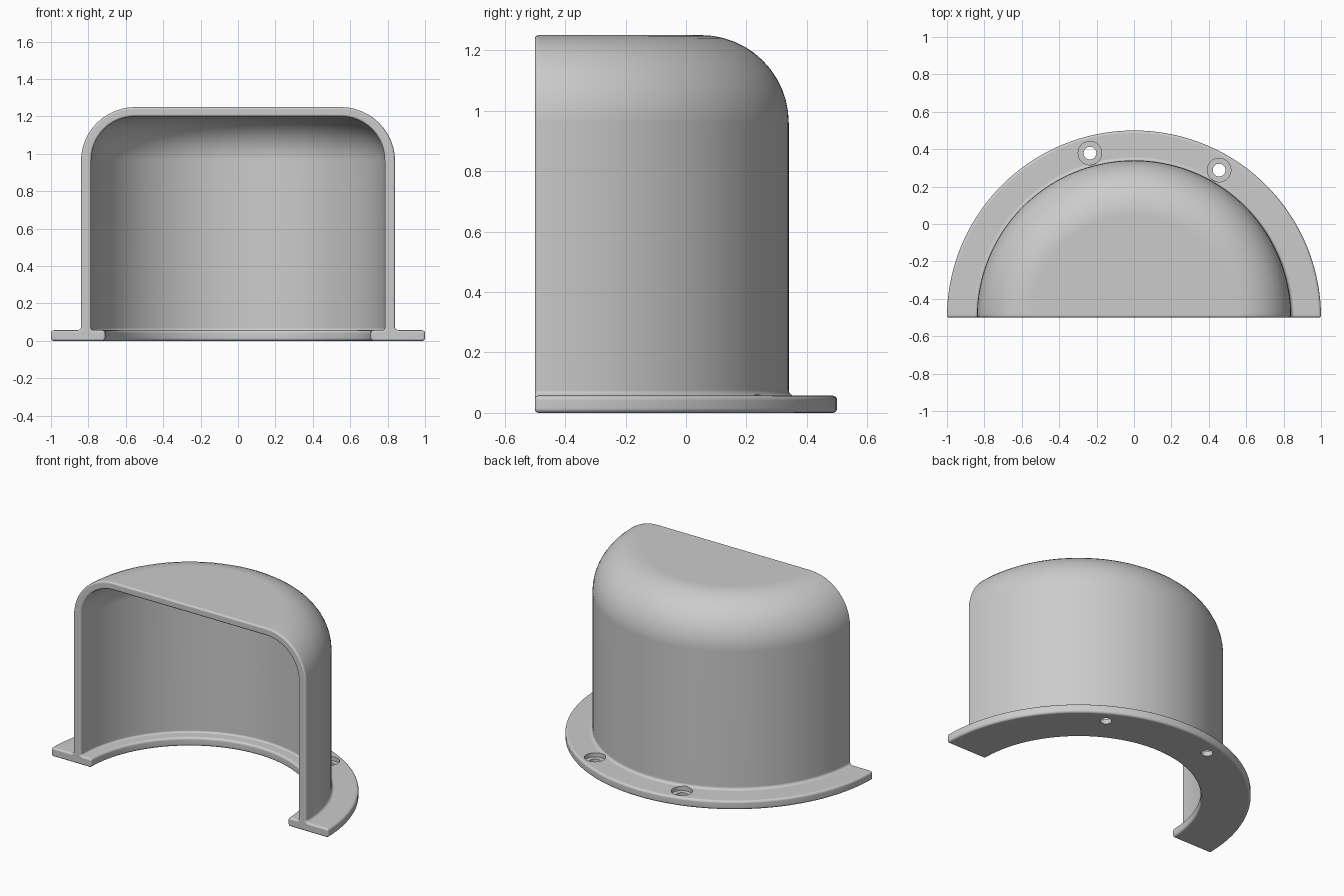
import bpy, bmesh
from math import cos, sin, pi, radians
from mathutils import Vector

if "Cube" in bpy.data.objects:
    bpy.data.objects.remove(bpy.data.objects["Cube"], do_unlink=True)

FRONT = -0.5          # cut plane, which also holds the axis of revolution
STEPS = 72
FLANGE_TOP = 0.057

grey = bpy.data.materials.new("light grey")
grey.use_nodes = True
grey.diffuse_color = (0.6, 0.6, 0.6, 1)
grey.node_tree.nodes["Principled BSDF"].inputs["Base Color"].default_value = grey.diffuse_color


def fillet(before, corner, after, radius, segments):
    """Points of a quarter arc that rounds a right-angled corner."""
    u = (before - corner).normalized() * radius
    v = (after - corner).normalized() * radius
    centre = corner + u + v
    angles = [pi / 2 * i / segments for i in range(segments + 1)]
    return [centre - v * cos(a) - u * sin(a) for a in angles]


def rounded_profile(corners):
    pts = [Vector(c[:2]) for c in corners]
    out = []
    for i in range(1, len(pts) - 1):
        radius = corners[i][2]
        out += fillet(pts[i - 1], pts[i], pts[i + 1], radius, 12 if radius > 0.1 else 4)
    return out


# Hood cross-section: (radius, height, corner rounding), outside then inside
profile = rounded_profile([
    (0, 1.25), (0.84, 1.25, 0.29), (0.84, FLANGE_TOP, 0.018),
    (1.0, FLANGE_TOP, 0.015), (1.0, 0, 0.015),
    (0.71, 0, 0.015), (0.71, FLANGE_TOP, 0.015),
    (0.785, FLANGE_TOP, 0.012), (0.785, 1.2, 0.235), (0, 1.2)])

# Half-turn shell with flange
bm = bmesh.new()
rings = []
for i in range(STEPS + 1):
    a = pi * i / STEPS
    rings.append([bm.verts.new((p.x * cos(a), FRONT + p.x * sin(a), p.y)) for p in profile])
for a, b in zip(rings, rings[1:]):
    for j in range(len(profile) - 1):
        bm.faces.new((a[j], a[j + 1], b[j + 1], b[j]))
bm.faces.new([r[0] for r in rings])                  # flat crown
bm.faces.new([r[-1] for r in reversed(rings)])       # flat ceiling
rim = bm.faces.new(rings[0] + rings[-1][::-1])       # front cut face
bmesh.ops.recalc_face_normals(bm, faces=bm.faces)
bmesh.ops.bevel(bm, geom=list(rim.edges), offset=0.012, offset_type='OFFSET',
                segments=4, profile=0.5, affect='EDGES', clamp_overlap=False)
bmesh.ops.recalc_face_normals(bm, faces=bm.faces)
mesh = bpy.data.meshes.new("hood")
bm.to_mesh(mesh)
bm.free()
mesh.materials.append(grey)
hood = bpy.data.objects.new("hood", mesh)
bpy.context.collection.objects.link(hood)
bpy.context.view_layer.objects.active = hood
hood.select_set(True)


def cut_cylinder(x, y, radius, bottom, top):
    bpy.ops.mesh.primitive_cylinder_add(vertices=40, radius=radius, depth=top - bottom,
                                        location=(x, y, (top + bottom) / 2))
    cutter = bpy.context.object
    cutter.name = "hole_cutter"
    cutter.hide_render = True
    cutter.data.materials.append(grey)
    mod = hood.modifiers.new("hole", 'BOOLEAN')
    mod.operation = 'DIFFERENCE'
    mod.solver = 'EXACT'
    mod.object = cutter
    bpy.context.view_layer.objects.active = hood
    bpy.ops.object.modifier_apply(modifier=mod.name)
    bpy.data.objects.remove(cutter, do_unlink=True)


# Counterbored screw holes in the flange
for angle in (60, 105):
    x = 0.91 * cos(radians(angle))
    y = FRONT + 0.91 * sin(radians(angle))
    cut_cylinder(x, y, 0.063, 0.03, 0.09)
    cut_cylinder(x, y, 0.034, -0.05, 0.05)

# Smooth walls, crisp flats
bpy.ops.object.select_all(action='DESELECT')
hood.select_set(True)
bpy.context.view_layer.objects.active = hood
bpy.ops.object.shade_smooth_by_angle(angle=radians(35))
weighted = hood.modifiers.new("flat_normals", 'WEIGHTED_NORMAL')
weighted.keep_sharp = True
